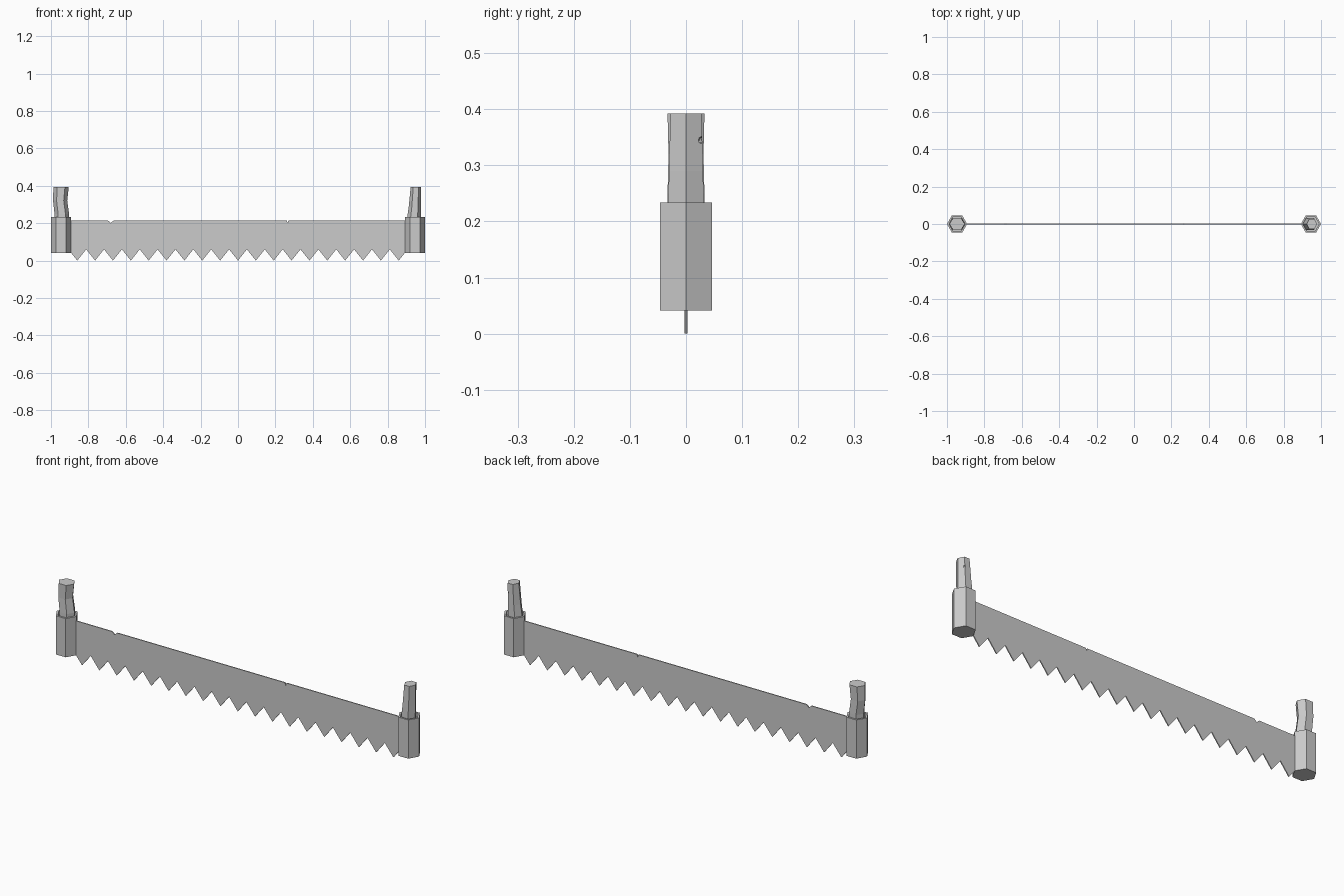
import bpy, bmesh
from math import cos, sin, pi
from mathutils import Vector

cube = bpy.data.objects.get("Cube")
if cube:
    bpy.data.objects.remove(cube, do_unlink=True)

grey = bpy.data.materials.new("plain grey")
grey.use_nodes = True
GREY = (0.6, 0.6, 0.6, 1)
grey.diffuse_color = GREY
grey.node_tree.nodes["Principled BSDF"].inputs["Base Color"].default_value = GREY


def finish(bm, name):
    bmesh.ops.recalc_face_normals(bm, faces=bm.faces[:])
    mesh = bpy.data.meshes.new(name)
    bm.to_mesh(mesh)
    bm.free()
    mesh.materials.append(grey)
    obj = bpy.data.objects.new(name, mesh)
    bpy.context.collection.objects.link(obj)
    return obj


def hex_loft(rings):
    """Stack six-sided rings given as (x centre, z, x radius, y radius)."""
    bm = bmesh.new()
    loops = [[bm.verts.new((cx + rx * cos(i * pi / 3), ry * sin(i * pi / 3), z))
              for i in range(6)] for cx, z, rx, ry in rings]
    for low, high in zip(loops, loops[1:]):
        for i in range(6):
            j = (i + 1) % 6
            bm.faces.new((low[i], low[j], high[j], high[i]))
    bm.faces.new(loops[0][::-1])
    bm.faces.new(loops[-1])
    return bm


# Hexagonal sockets with a shallow recess round each handle
R = 0.054
for side, name in ((-1, "right_socket"), (1, "left_socket")):
    cx = side * (1 - R)
    finish(hex_loft([(cx, 0.041, R, R), (cx, 0.234, R, R),
                     (cx, 0.234, R - 0.01, R - 0.01),
                     (cx, 0.215, R - 0.01, R - 0.01)]), name)

# Wavy handle on one end, leaning tapered handle on the other
finish(hex_loft([(-0.942, 0.21, 0.039, 0.038), (-0.942, 0.25, 0.039, 0.038),
                 (-0.951, 0.32, 0.038, 0.036), (-0.946, 0.392, 0.041, 0.038)]),
       "right_handle")
left_handle = finish(hex_loft([(0.94, 0.21, 0.038, 0.037),
                               (0.946, 0.29, 0.033, 0.035),
                               (0.951, 0.392, 0.028, 0.032)]), "left_handle")

# Small chip cut from a corner of the tapered handle
bm = bmesh.new()
bmesh.ops.create_icosphere(bm, subdivisions=1, radius=0.009)
bmesh.ops.translate(bm, verts=bm.verts[:], vec=(0.967, 0.03, 0.345))
chip = finish(bm, "chip_cutter")
chip.hide_render = True
chip.hide_viewport = True
cut = left_handle.modifiers.new("chip", "BOOLEAN")
cut.operation = "DIFFERENCE"
cut.solver = "EXACT"
cut.object = chip

# Blade outline: zigzag teeth below, two nicks in the back edge
TEETH, PITCH, THICK = 19, 0.0955, 0.005
start = -TEETH * PITCH / 2
outline = [(start, 0.06)]
for i in range(TEETH):
    outline += [(start + (i + 0.5) * PITCH, 0), (start + (i + 1) * PITCH, 0.06)]
outline.append((-start, 0.213))
for x, half, depth in ((0.265, 0.004, 0.013), (-0.68, 0.014, 0.012)):
    outline += [(x + half, 0.213), (x, 0.213 - depth), (x - half, 0.213)]
outline.append((start, 0.213))

bm = bmesh.new()
face = bm.faces.new([bm.verts.new((x, -THICK / 2, z)) for x, z in outline])
extruded = bmesh.ops.extrude_face_region(bm, geom=[face], use_keep_orig=True)
bmesh.ops.translate(bm, vec=Vector((0, THICK, 0)),
                    verts=[g for g in extruded["geom"]
                           if isinstance(g, bmesh.types.BMVert)])
finish(bm, "saw_blade")
